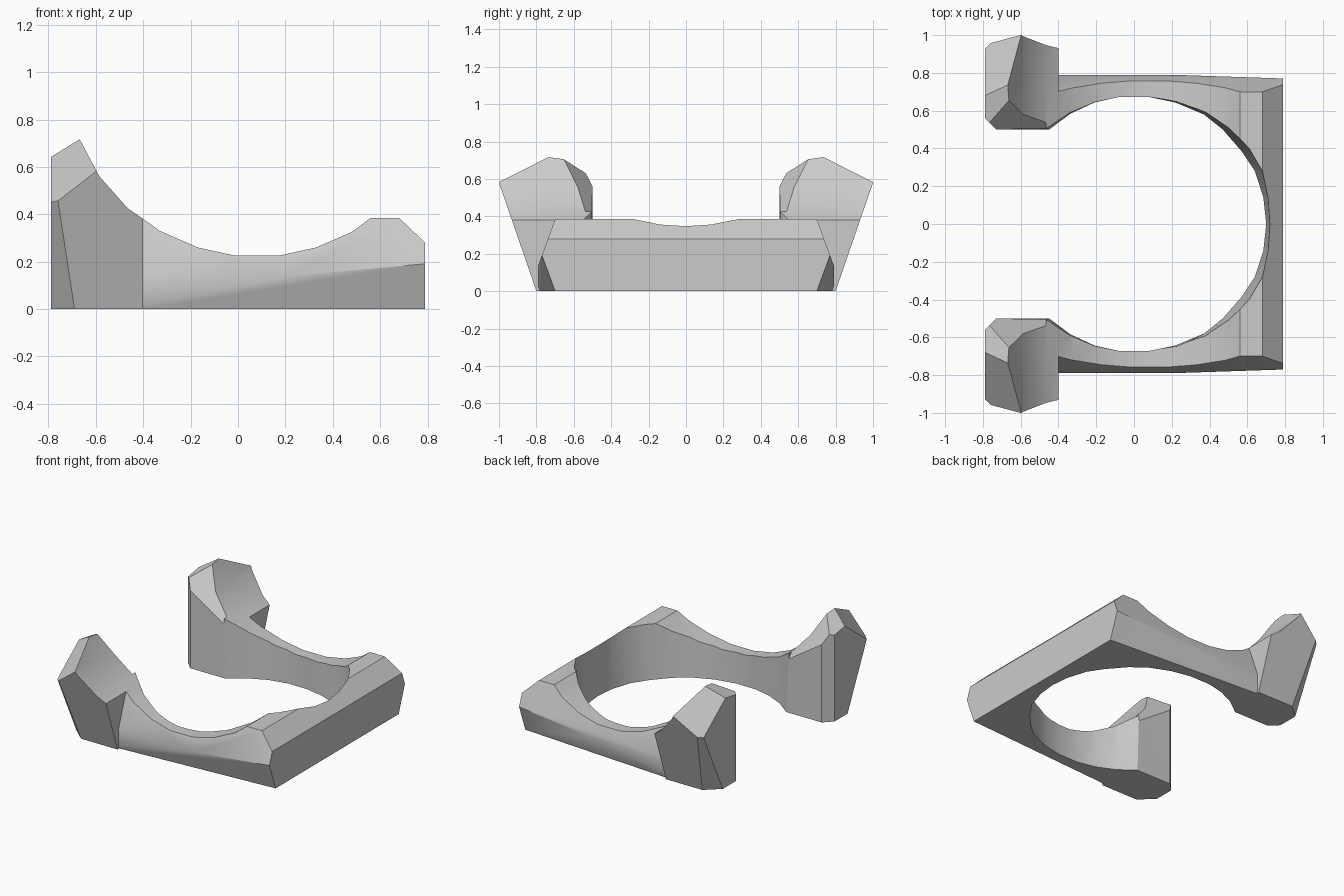
import bpy
import bmesh
import math

cube = bpy.data.objects.get("Cube")
if cube:
    bpy.data.objects.remove(cube, do_unlink=True)

grey = bpy.data.materials.new("plain grey")
grey.use_nodes = True
COLOUR = (0.6, 0.6, 0.6, 1)
grey.diffuse_color = COLOUR
grey.node_tree.nodes["Principled BSDF"].inputs["Base Color"].default_value = COLOUR


def add_object(name, bm):
    bmesh.ops.recalc_face_normals(bm, faces=bm.faces)
    mesh = bpy.data.meshes.new(name)
    bm.to_mesh(mesh)
    bm.free()
    mesh.materials.append(grey)
    obj = bpy.data.objects.new(name, mesh)
    bpy.context.collection.objects.link(obj)
    return obj


def loft(rings):
    """Closed solid through rings with equal point counts."""
    bm = bmesh.new()
    loops = [[bm.verts.new(p) for p in ring] for ring in rings]
    n = len(loops[0])
    for a, b in zip(loops, loops[1:]):
        for i in range(n):
            j = (i + 1) % n
            bm.faces.new((a[i], a[j], b[j], b[i]))
    bm.faces.new(loops[0])
    bm.faces.new(loops[-1])
    bmesh.ops.recalc_face_normals(bm, faces=bm.faces)
    return bm


def trim(bm, point, normal, side):
    """Slice off everything beyond a plane and close the cut."""
    px, py, pz = point
    nx, ny, nz = normal
    bmesh.ops.bisect_plane(
        bm, geom=bm.verts[:] + bm.edges[:] + bm.faces[:], dist=1e-5,
        plane_co=(px, side * py, pz), plane_no=(nx, side * ny, nz),
        clear_outer=True)
    bmesh.ops.holes_fill(bm, edges=[e for e in bm.edges if e.is_boundary])


def extrude_profile(profile, y0, y1):
    return loft([[(x, y, z) for x, z in profile] for y in (y0, y1)])


def apply_boolean(target, tool, operation):
    mod = target.modifiers.new(operation.lower(), "BOOLEAN")
    mod.operation = operation
    mod.solver = "EXACT"
    mod.object = tool
    bpy.context.view_layer.objects.active = target
    bpy.ops.object.modifier_apply(modifier=mod.name)
    bpy.data.objects.remove(tool, do_unlink=True)


# Open frame: dipped side profile with bevelled outer flanks
frame_top = [(-0.465, 0.425), (-0.4, 0.38), (-0.33, 0.33), (-0.17, 0.26),
             (-0.01, 0.225), (0.17, 0.225), (0.33, 0.26), (0.48, 0.325),
             (0.56, 0.385), (0.68, 0.385), (0.79, 0.28)]
bm = extrude_profile([(-0.465, 0)] + frame_top + [(0.79, 0)], -0.95, 0.95)
frame_planes = [
    ((0, 0.79, 0), (0, 1, 0)),                    # flank
    ((0, 0.84, 0), (0, 1, 0.364)),                # upper bevel
    ((0, 0.753, 0), (0.0672, 1, -0.368)),         # lower bevel
]
for side in (-1, 1):
    for point, normal in frame_planes:
        trim(bm, point, normal, side)
frame = add_object("cradle_frame", bm)

# Two faceted posts that lean outwards
post_profile = [(-0.79, 0), (-0.79, 0.795), (-0.71, 0.795), (-0.585, 0.56),
                (-0.465, 0.425), (-0.4, 0.38), (-0.4, 0)]
post_planes = [
    ((-0.6, 1.0, 0.58), (0, 1, -0.345)),               # leaning outer face
    ((-0.6, 1.0, 0.58), (-0.38, 0.30, 0.39)),          # outer top facet
    ((-0.67, 0.645, 0.70), (0.108, -0.196, 0.157)),    # inner top facet
    ((-0.665, 0.745, 0.72), (-0.66, -0.21, 1.23)),     # end top facet
    ((-0.69, 0.80, 0), (-0.123, 0.137, -0.066)),       # outer corner
]
for side in (-1, 1):
    bm = extrude_profile(post_profile, side * 0.4, side * 1.15)
    for point, normal in post_planes:
        trim(bm, point, normal, side)
    apply_boolean(frame, add_object("post", bm), "UNION")

# Round opening, slightly wider at the top, running out between the posts
mouth = [(-1, 0.77), (-0.73, 0.5)]
low = [(-0.45, 0.5), (-0.335, 0.585), (-0.21, 0.643), (-0.08, 0.672),
       (0.08, 0.672), (0.22, 0.643), (0.37, 0.58), (0.47, 0.5),
       (0.57, 0.385), (0.64, 0.28), (0.685, 0.14)]
high = [(-0.465, 0.505), (-0.34, 0.59), (-0.21, 0.645), (-0.08, 0.672),
        (0.08, 0.672), (0.23, 0.65), (0.385, 0.595), (0.505, 0.51),
        (0.61, 0.40), (0.68, 0.28), (0.712, 0.14)]


def ring(points, tip, z):
    half = mouth + points
    outline = half + [(tip, 0)] + [(x, -y) for x, y in reversed(half)]
    return [(x, y, z) for x, y in outline]


bm = loft([ring(low, 0.70, -0.1), ring(low, 0.70, 0),
           ring(high, 0.722, 0.385), ring(high, 0.722, 1)])
apply_boolean(frame, add_object("opening_cutter", bm), "DIFFERENCE")

# Clean up and smooth the gently curved faces
bm = bmesh.new()
bm.from_mesh(frame.data)
bmesh.ops.remove_doubles(bm, verts=bm.verts, dist=0.0005)
bmesh.ops.dissolve_limit(bm, angle_limit=math.radians(0.5),
                         verts=bm.verts, edges=bm.edges)
bm.to_mesh(frame.data)
bm.free()
bpy.ops.object.select_all(action="DESELECT")
frame.select_set(True)
bpy.context.view_layer.objects.active = frame
bpy.ops.object.shade_smooth_by_angle(angle=math.radians(25))
